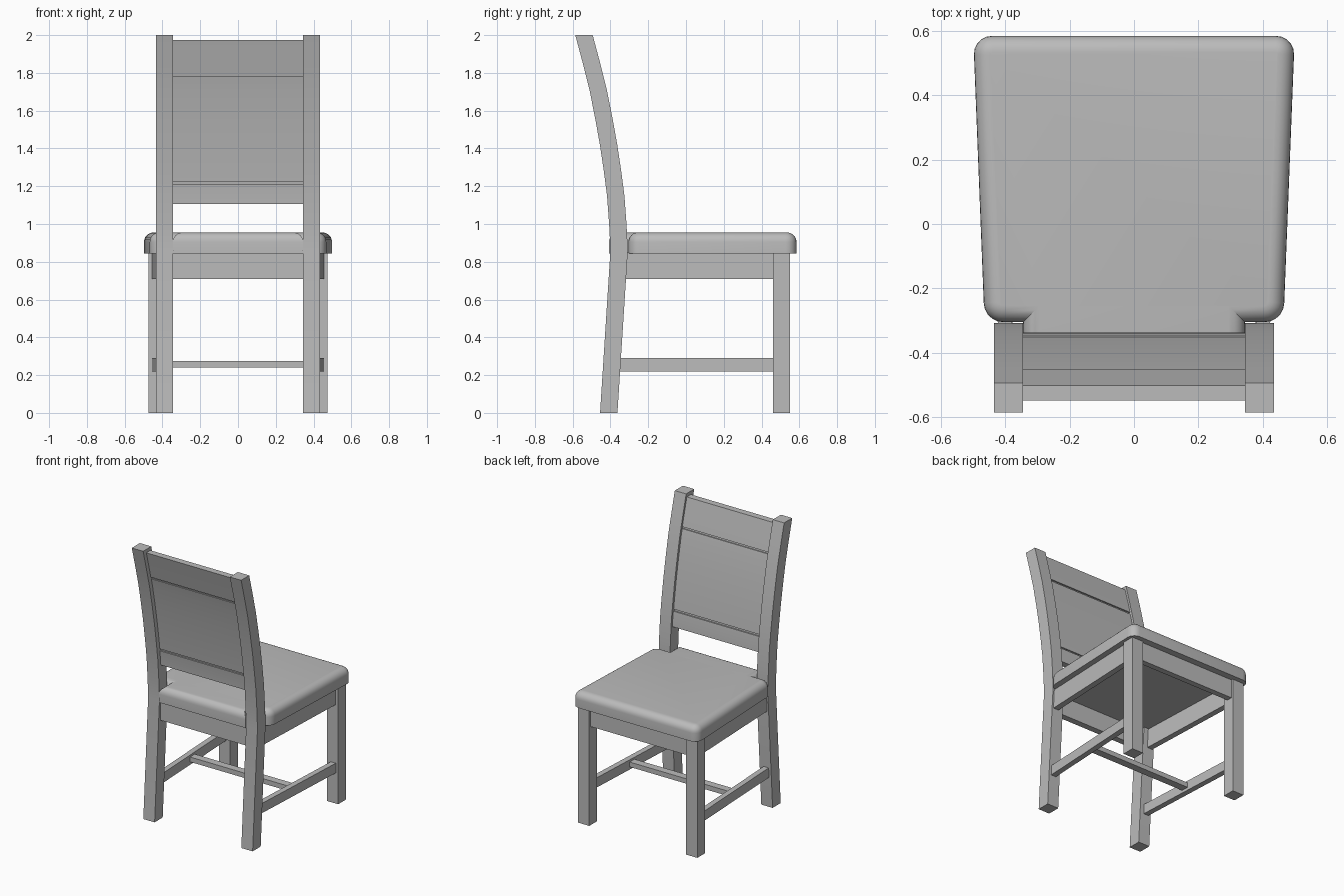
import bpy, bmesh, math

if "Cube" in bpy.data.objects:
    bpy.data.objects.remove(bpy.data.objects["Cube"])

grey = bpy.data.materials.new("plain grey")
grey.diffuse_color = (0.5, 0.5, 0.5, 1)
grey.use_nodes = True
grey.node_tree.nodes["Principled BSDF"].inputs["Base Color"].default_value = grey.diffuse_color


def finish(bm, name):
    bmesh.ops.recalc_face_normals(bm, faces=bm.faces)
    me = bpy.data.meshes.new(name)
    bm.to_mesh(me)
    bm.free()
    ob = bpy.data.objects.new(name, me)
    bpy.context.collection.objects.link(ob)
    me.materials.append(grey)
    bpy.ops.object.select_all(action='DESELECT')
    ob.select_set(True)
    bpy.context.view_layer.objects.active = ob
    bpy.ops.object.shade_smooth_by_angle(angle=math.radians(30))
    return ob


def extrude(points, vec):
    bm = bmesh.new()
    f = bm.faces.new([bm.verts.new(p) for p in points])
    top = bmesh.ops.extrude_face_region(bm, geom=[f])["geom"]
    bmesh.ops.translate(bm, vec=vec, verts=[v for v in top if isinstance(v, bmesh.types.BMVert)])
    bmesh.ops.recalc_face_normals(bm, faces=bm.faces)
    return bm


def bar(name, plan, z0, z1):
    """Upright prism over a plan outline."""
    return finish(extrude([(x, y, z0) for x, y in plan], (0, 0, z1 - z0)), name)


def rect(x0, x1, y0, y1):
    return [(x0, y0), (x1, y0), (x1, y1), (x0, y1)]


# Rear face of the back posts as (z, y)
CURVE = [(0, -.455), (.86, -.40), (1.0, -.407), (1.15, -.418), (1.28, -.435),
         (1.42, -.456), (1.56, -.481), (1.71, -.511), (1.85, -.546), (2.0, -.586)]
DEPTH = .092


def rear_y(z):
    for (z0, y0), (z1, y1) in zip(CURVE, CURVE[1:]):
        if z <= z1:
            return y0 + (y1 - y0) * (z - z0) / (z1 - z0)
    return CURVE[-1][1]


def curved(name, x0, x1, z0, z1, back, front):
    """Slab following the post curve, inset from the rear and front faces."""
    zs = [z0] + [z for z, _ in CURVE if z0 < z < z1] + [z1]
    prof = [(x0, rear_y(z) + back, z) for z in zs]
    prof += [(x0, rear_y(z) + DEPTH - front, z) for z in reversed(zs)]
    return finish(extrude(prof, (x1 - x0, 0, 0)), name)


# Back: top rail, panel and lower rail, with narrow grooves between
curved("top_rail", -.35, .35, 1.78, 1.975, .03, .015)
curved("back_panel", -.35, .35, 1.225, 1.767, .032, .017)
curved("lower_rail", -.35, .35, 1.105, 1.212, .03, .015)
curved("panel_core", -.35, .35, 1.2, 1.79, .04, .025)

# Posts, legs, side aprons and side stretchers on both sides
for side, s in (("left", -1), ("right", 1)):
    curved(side + "_back_post", s * .345, s * .435, 0, 2, 0, 0)
    bar(side + "_front_leg", rect(s * .385, s * .475, .46, .55), 0, .85)
    bar(side + "_side_apron",
        [(s * .38, -.35), (s * .422, -.35), (s * .455, .48), (s * .413, .48)], .71, .85)
    bar(side + "_side_stretcher",
        [(s * .375, -.38), (s * .415, -.38), (s * .457, .48), (s * .417, .48)], .22, .29)

# Front and rear aprons, cross stretcher
bar("front_apron", rect(-.4, .4, .495, .537), .71, .85)
bar("rear_apron", rect(-.36, .36, -.39, -.345), .71, .85)
bar("cross_stretcher", rect(-.41, .41, .02, .075), .24, .275)

# Seat cushion: tapered, notched round the posts, rounded corners and top
half = [(.345, -.408), (.345, -.305), (.465, -.305), (.5, .585)]
plan = half + [(-x, y) for x, y in reversed(half)]
bm = extrude([(x, y, .845) for x, y in plan], (0, 0, .11))
corners = [e for e in bm.edges if abs(e.verts[0].co.z - e.verts[1].co.z) > .05
           and abs(e.verts[0].co.x) > .4]
bmesh.ops.bevel(bm, geom=corners, offset=.058, segments=5, profile=.5,
                affect='EDGES', clamp_overlap=False)
rim = [e for e in bm.edges if all(v.co.z > .95 for v in e.verts)]
bmesh.ops.bevel(bm, geom=rim, offset=.05, segments=6, profile=.5,
                affect='EDGES', clamp_overlap=False)
finish(bm, "seat")
